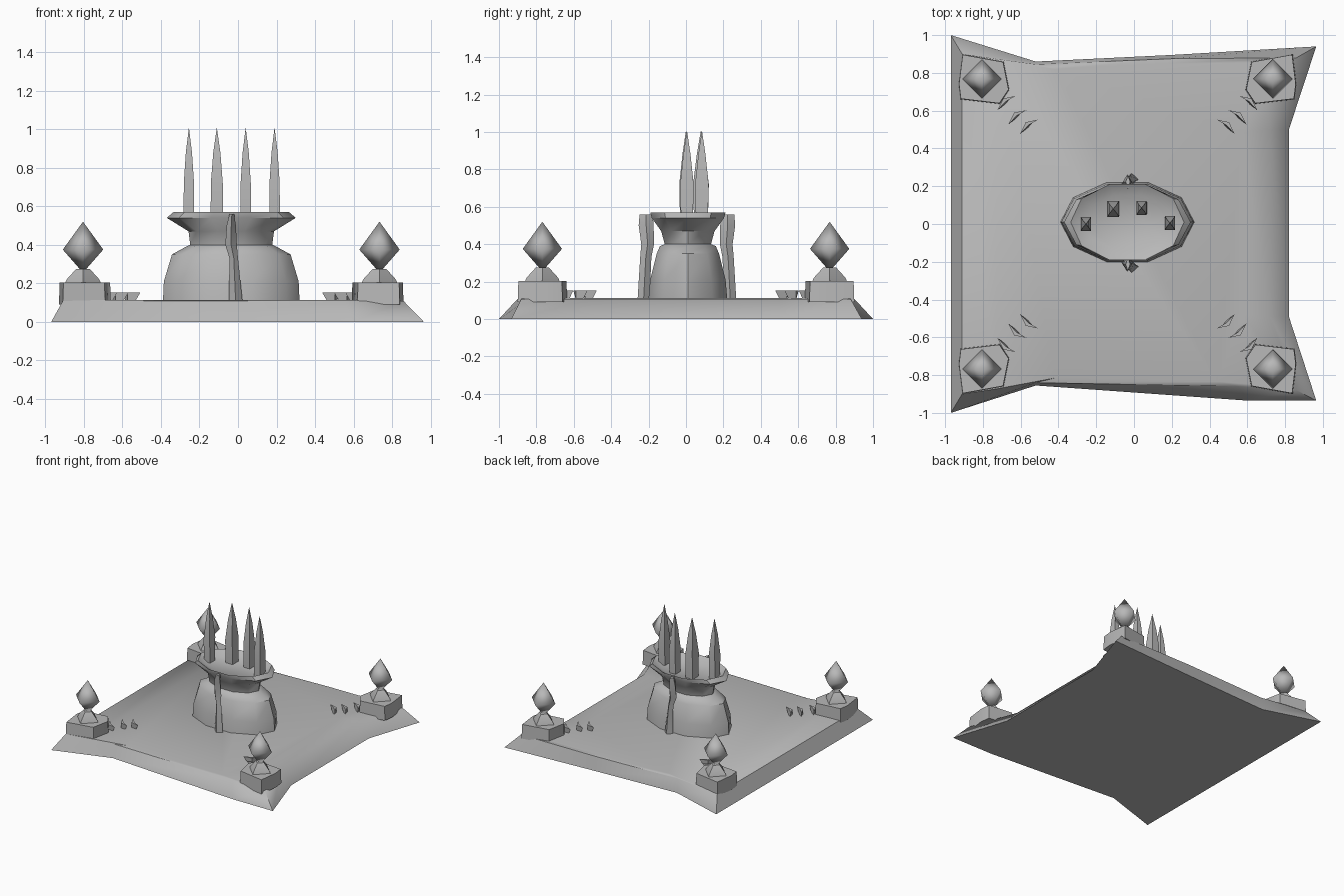
import bpy, bmesh, math
from mathutils import Vector

if "Cube" in bpy.data.objects:
    bpy.data.objects.remove(bpy.data.objects["Cube"])

CX = -0.035  # the shrine is centred slightly left of the plinth

stone = bpy.data.materials.new("grey_stone")
stone.diffuse_color = (0.48, 0.48, 0.48, 1)
stone.use_nodes = True
stone.node_tree.nodes["Principled BSDF"].inputs["Base Color"].default_value = stone.diffuse_color


def loft(name, rings, angle=180):
    """Skin a stack of equal-length rings into a closed solid; a one-point ring makes a tip."""
    bm = bmesh.new()
    loops = [[bm.verts.new(p) for p in r] for r in rings]
    for a, b in zip(loops, loops[1:]):
        n = max(len(a), len(b))
        for i in range(n):
            j = (i + 1) % n
            if len(a) == 1:
                bm.faces.new((a[0], b[j], b[i]))
            elif len(b) == 1:
                bm.faces.new((a[i], a[j], b[0]))
            else:
                bm.faces.new((a[i], a[j], b[j], b[i]))
    if len(loops[0]) > 2:
        bm.faces.new(loops[0][::-1])
    if len(loops[-1]) > 2:
        bm.faces.new(loops[-1])
    bmesh.ops.recalc_face_normals(bm, faces=bm.faces)
    me = bpy.data.meshes.new(name)
    bm.to_mesh(me)
    bm.free()
    me.materials.append(stone)
    ob = bpy.data.objects.new(name, me)
    bpy.context.collection.objects.link(ob)
    bpy.ops.object.select_all(action='DESELECT')
    ob.select_set(True)
    bpy.context.view_layer.objects.active = ob
    bpy.ops.object.shade_smooth_by_angle(angle=math.radians(angle))
    return ob


def oval(cx, cy, rx, ry, z, n, turn=0.0):
    return [(cx + rx * math.cos(turn + math.tau * i / n),
             cy + ry * math.sin(turn + math.tau * i / n), z) for i in range(n)]


# Plinth: flared corners, steep front and back, sloping sides, flat underside
foot = [(-.97, -1), (-.52, -.855), (.6, -.935), (.965, -.935), (.82, -.49),
        (.82, .5), (.965, .94), (.2, .895), (-.52, .86), (-.97, 1)]
deck = [(-.91, -.9), (-.52, -.84), (.55, -.86), (.86, -.88), (.72, -.49),
        (.72, .5), (.86, .88), (.2, .875), (-.52, .845), (-.91, .9)]
inner = [(x * .8, y * .97, .113) for x, y in deck]
loft("plinth", [[(x, y, 0) for x, y in foot], [(x, y, .108) for x, y in deck], inner],
     angle=55)

# Shrine body: domed drum, narrow neck, flaring rim and shallow bowl
profile = [(.10, .355, .222), (.21, .35, .212), (.35, .308, .175), (.39, .235, .157),
           (.40, .213, .13), (.47, .222, .15), (.54, .335, .203), (.57, .30, .212),
           (.53, .23, .15)]
loft("shrine_body", [oval(CX, .01, rx, ry, z, 10) for z, rx, ry in profile], angle=40)

# Tall spikes standing in the bowl
for x, y, w in ((-.255, 0, .03), (-.11, .08, .035), (.04, .085, .03), (.19, .005, .03)):
    loft("spike", [oval(x, y, w * 1.3, w * 1.5, .525, 4, math.pi / 4),
                   oval(x, y, w * 1.25, w * 1.7, .72, 4, math.pi / 4),
                   oval(x, y, w * .75, w * .9, .88, 4, math.pi / 4),
                   [(x, y, 1.01)]], angle=50)

# Buttresses on the front and back of the drum
for s in (-1, 1):
    y0 = .005
    loft("buttress", [oval(-.012, y0 + s * .232, .036, .032, .10, 4),
                      oval(-.022, y0 + s * .22, .022, .03, .33, 4),
                      oval(-.036, y0 + s * .21, .03, .034, .40, 4),
                      oval(-.035, y0 + s * .218, .024, .04, .50, 4),
                      oval(-.032, y0 + s * .218, .012, .035, .56, 4)], angle=50)

# Corner pieces, mirrored into all four corners
block = [(.875, .90), (.655, .86), (.625, .71), (.675, .635), (.885, .66), (.895, .74)]
steps = [(.64, .64), (.582, .565), (.52, .515)]
for sx in (-1, 1):
    for sy in (-1, 1):
        def at(x, y, z):
            return (CX + sx * x, sy * y, z)

        # Pedestal block
        loft("pedestal", [[at(x, y, .09) for x, y in block],
                          [at(.77 + (x - .77) * .97, .772 + (y - .772) * .97, .203)
                           for x, y in block]], angle=50)
        px, py = CX + sx * .77, sy * .768
        # Sloped neck
        loft("pedestal_neck", [oval(px, py, .095, .095, .195, 4),
                               oval(px, py, .085, .085, .22, 4),
                               oval(px, py, .035, .035, .275, 4)], angle=50)
        # Diamond
        loft("diamond", [[(px, py, .255)], oval(px, py, .105, .105, .375, 4),
                         [(px, py, .52)]])
        # Row of small claws leading to the shrine
        for x, y in steps:
            c = Vector((x, y))
            along = Vector((.048, -.038))
            out = Vector((.018, .024))
            curve = [c + along, c + out, c - along, c + out * .3]
            base = [c + along * .5 + out * .2, c + out, c - along * .5 + out * .2, c]
            loft("claw", [[at(p.x, p.y, .105) for p in base],
                          [at(p.x, p.y, .153) for p in curve]], angle=50)
